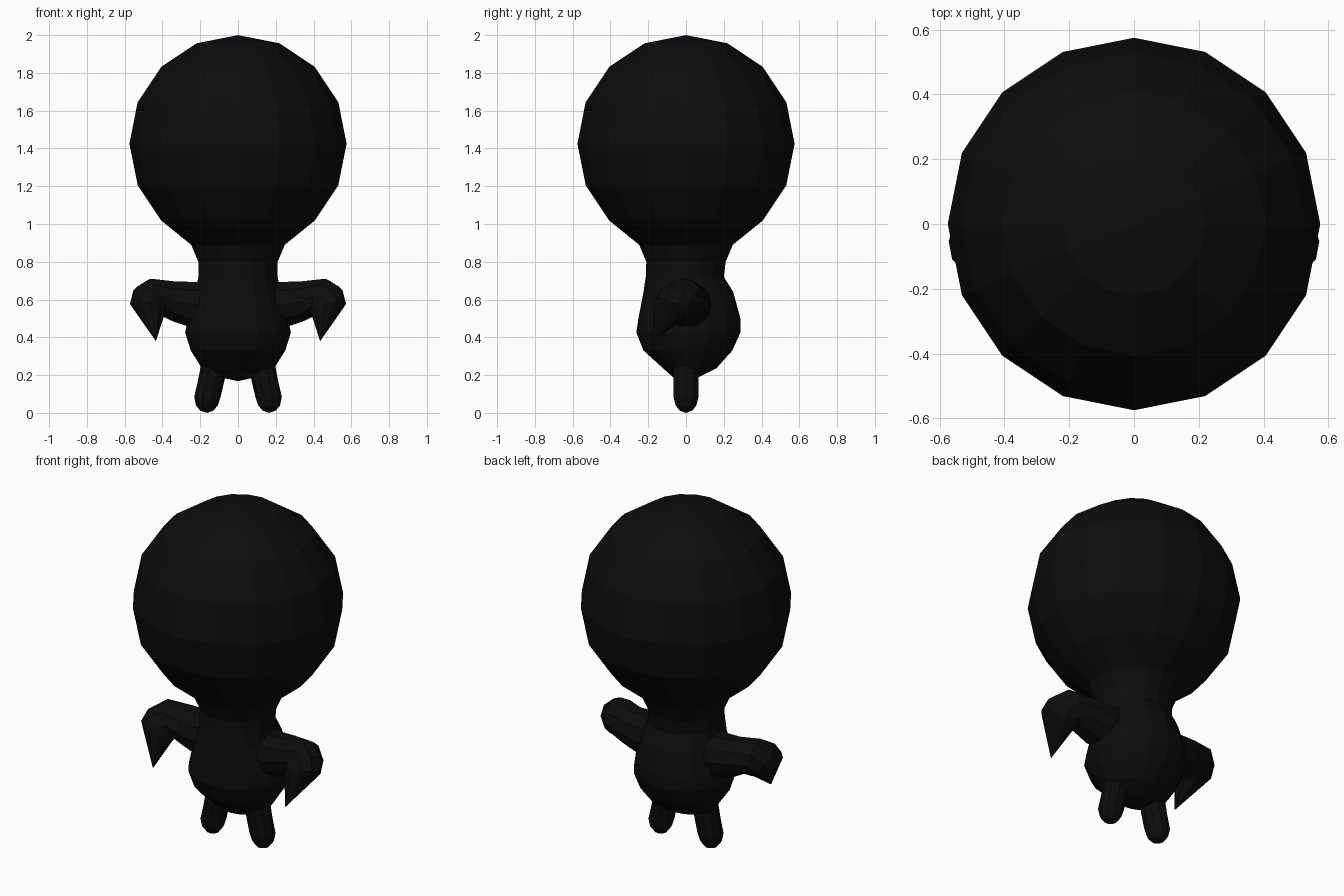
import bpy, bmesh, math
from mathutils import Vector

if "Cube" in bpy.data.objects:
    bpy.data.objects.remove(bpy.data.objects["Cube"])

black = bpy.data.materials.new("near black")
black.diffuse_color = (0.004, 0.004, 0.004, 1)
black.use_nodes = True
black.node_tree.nodes["Principled BSDF"].inputs["Base Color"].default_value = black.diffuse_color


def loft(name, rings, start=None, end=None):
    """Skin a list of point rings; each end closes to a tip, or flat without one."""
    bm = bmesh.new()
    loops = [[bm.verts.new(p) for p in ring] for ring in rings]
    n = len(loops[0])
    for a, b in zip(loops, loops[1:]):
        for i in range(n):
            j = (i + 1) % n
            bm.faces.new((a[i], a[j], b[j], b[i]))
    for loop, tip in ((loops[0], start), (loops[-1], end)):
        if tip is None:
            bm.faces.new(loop)
        else:
            t = bm.verts.new(tip)
            for i in range(n):
                bm.faces.new((loop[i], loop[(i + 1) % n], t))
    bmesh.ops.recalc_face_normals(bm, faces=bm.faces)
    mesh = bpy.data.meshes.new(name)
    bm.to_mesh(mesh)
    bm.free()
    mesh.materials.append(black)
    ob = bpy.data.objects.new(name, mesh)
    bpy.context.collection.objects.link(ob)
    return ob


def flat_ring(z, rx, y0, y1, n=16, x=0):
    ry, cy = (y1 - y0) / 2, (y1 + y0) / 2
    return [(x + rx * math.cos(math.tau * i / n),
             cy + ry * math.sin(math.tau * i / n), z) for i in range(n)]


def tilted_ring(c, normal, r, n=10):
    normal = Vector(normal).normalized()
    v = normal.cross(Vector((0, 1, 0))).normalized()
    u = v.cross(normal)
    return [Vector(c) + r * (u * math.cos(math.tau * i / n) +
                             v * math.sin(math.tau * i / n)) for i in range(n)]


# Body and neck: half width, front and back at each height
body = [(0.19, 0.10, -0.07, 0.07), (0.235, 0.19, -0.12, 0.16),
        (0.33, 0.25, -0.225, 0.245), (0.425, 0.28, -0.263, 0.288),
        (0.50, 0.265, -0.252, 0.288), (0.64, 0.225, -0.225, 0.25),
        (0.72, 0.21, -0.213, 0.20), (0.80, 0.21, -0.21, 0.21),
        (0.89, 0.248, -0.248, 0.248)]
rings = [flat_ring(*b) for b in body]

# Head: large faceted ball continuing up from the neck
R, HZ = 0.575, 1.425
for k in range(-2, 4):
    a = math.radians(22.5 * k)
    r = R * math.cos(a)
    rings.append(flat_ring(HZ + R * math.sin(a), r, -r, r))
loft("head_and_body", rings, start=(0, 0, 0.168), end=(0, 0, 2.0))

# Arms bending down into pointed hands
arm = [((0.14, 0.01, 0.575), (1, 0, 0), 0.125),
       ((0.25, 0.01, 0.575), (1, 0, 0.1), 0.125),
       ((0.34, 0.01, 0.59), (1, -0.05, 0), 0.112),
       ((0.43, -0.01, 0.61), (0.85, -0.25, -0.35), 0.11),
       ((0.47, -0.05, 0.585), (0.6, -0.35, -0.6), 0.11),
       ((0.48, -0.08, 0.55), (0.35, -0.4, -0.8), 0.10)]
# Stubby rounded legs: height, radius, centre x
leg = [(0.012, 0.035, 0.165), (0.04, 0.058, 0.165), (0.085, 0.07, 0.162),
       (0.17, 0.07, 0.142), (0.26, 0.07, 0.125)]
for side, s in (("right", 1), ("left", -1)):
    def mirror(ring):
        return [(s * p[0], p[1], p[2]) for p in ring]
    loft(side + "_arm", [mirror(tilted_ring(*a)) for a in arm],
         end=(s * 0.435, -0.178, 0.38))
    loft(side + "_leg", [mirror(flat_ring(z, r, -r, r, 10, x)) for z, r, x in leg],
         start=(s * 0.163, 0, 0))
